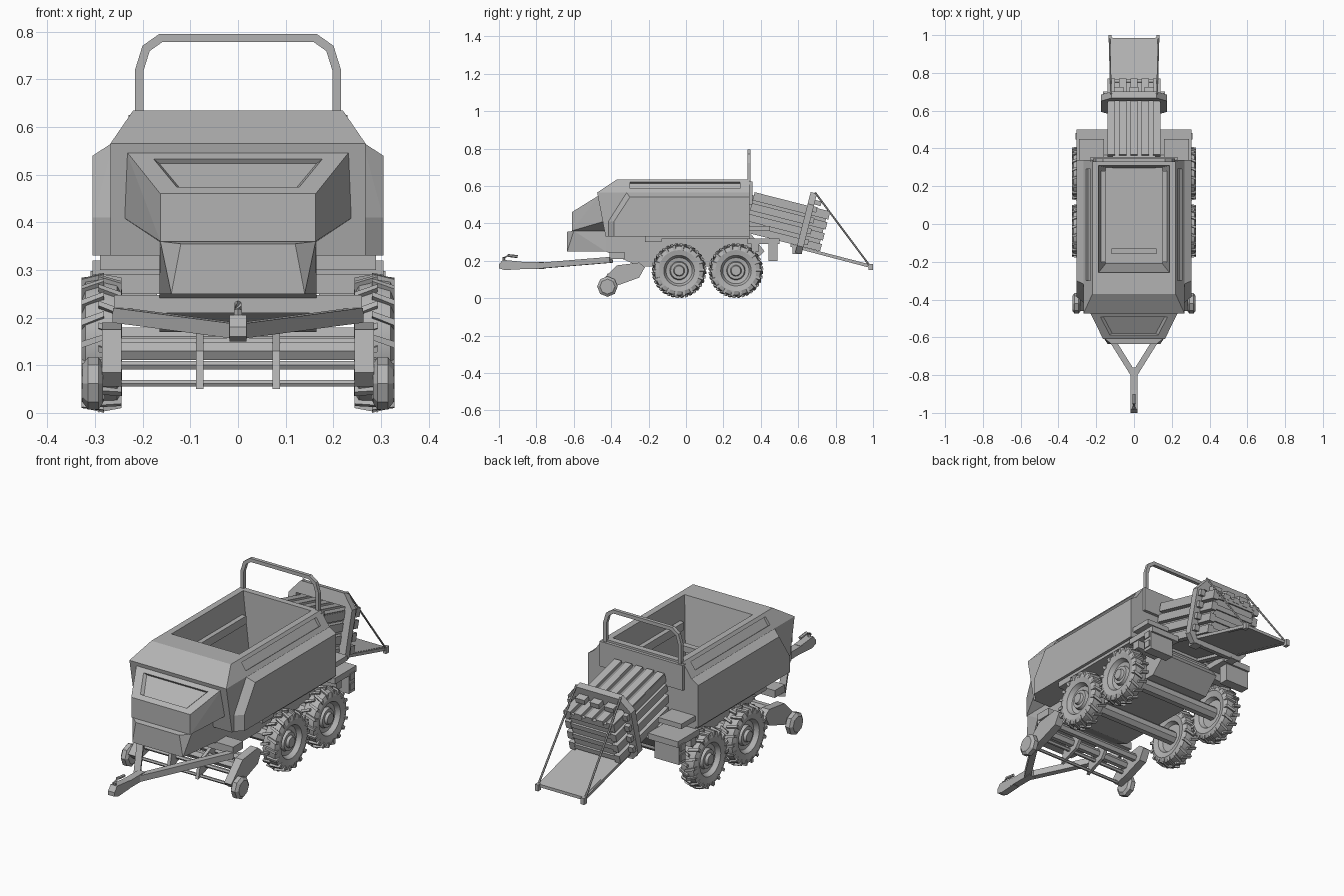
import bpy, bmesh, math
from mathutils import Matrix, Vector

cube = bpy.data.objects.get("Cube")
if cube:
    bpy.data.objects.remove(cube, do_unlink=True)

grey = bpy.data.materials.new("machine grey")
grey.use_nodes = True
grey.diffuse_color = (0.45, 0.45, 0.45, 1)
grey.node_tree.nodes["Principled BSDF"].inputs["Base Color"].default_value = (0.45, 0.45, 0.45, 1)


def finish(name, bm, mirror=False, matrix=None):
    if matrix:
        bm.transform(matrix)
    bmesh.ops.recalc_face_normals(bm, faces=bm.faces[:])
    mesh = bpy.data.meshes.new(name)
    bm.to_mesh(mesh)
    bm.free()
    mesh.materials.append(grey)
    obj = bpy.data.objects.new(name, mesh)
    bpy.context.collection.objects.link(obj)
    if mirror:
        obj.modifiers.new("Mirror", 'MIRROR')
    return obj


def hull(name, points, mirror=False, matrix=None, both=False):
    """Convex solid; both adds the points reflected in x."""
    pts = list(points) + ([(-x, y, z) for x, y, z in points] if both else [])
    bm = bmesh.new()
    for p in pts:
        bm.verts.new(p)
    res = bmesh.ops.convex_hull(bm, input=bm.verts[:])
    junk = {g for g in res["geom_interior"] + res["geom_unused"] if isinstance(g, bmesh.types.BMVert)}
    bmesh.ops.delete(bm, geom=list(junk), context='VERTS')
    bmesh.ops.dissolve_limit(bm, angle_limit=0.02, verts=bm.verts[:], edges=bm.edges[:])
    return finish(name, bm, mirror, matrix)


def box(name, xs, ys, zs, mirror=False, matrix=None):
    return hull(name, [(x, y, z) for x in xs for y in ys for z in zs], mirror, matrix)


def slab(name, profile, xs, mirror=False):
    return hull(name, [(x, y, z) for x in xs for y, z in profile], mirror)


def rod(name, path, radius, sides=4, mirror=False):
    """Straight-sided bar through the points of a path, mitred at the bends."""
    bm = bmesh.new()
    pts = [Vector(p) for p in path]
    rings = []
    for i, p in enumerate(pts):
        a = (p - pts[i - 1]).normalized() if i else (pts[1] - p).normalized()
        b = (pts[i + 1] - p).normalized() if i + 1 < len(pts) else a
        t = (a + b).normalized()
        ref = Vector((0, 1, 0)) if abs(t.y) < 0.5 else Vector((0, 0, 1))
        u = t.cross(ref).normalized()
        v = t.cross(u)
        angles = [2 * math.pi * (k + 0.5) / sides for k in range(sides)]
        rings.append([bm.verts.new(p + (u * math.cos(n) / max(a.dot(t), .5) + v * math.sin(n)) * radius)
                      for n in angles])
    for r, s in zip(rings, rings[1:]):
        for k in range(sides):
            bm.faces.new((r[k], r[(k + 1) % sides], s[(k + 1) % sides], s[k]))
    bm.faces.new(rings[0])
    bm.faces.new(rings[-1])
    return finish(name, bm, mirror)


def lathe(name, profile, centre, sides, mirror=True):
    """Turn an (x, radius) profile about a crosswise axle."""
    bm = bmesh.new()
    vs = [bm.verts.new((x, 0, r)) for x, r in profile]
    edges = [bm.edges.new(e) for e in zip(vs, vs[1:])]
    bmesh.ops.spin(bm, geom=vs + edges, axis=(1, 0, 0), cent=(0, 0, 0),
                   angle=2 * math.pi, steps=sides, use_duplicate=False)
    bmesh.ops.remove_doubles(bm, verts=bm.verts[:], dist=0.0005)
    return finish(name, bm, mirror, Matrix.Translation(centre))


def cut(target, cutter):
    cutter.hide_render = True
    cutter.hide_viewport = True
    cutter.display_type = 'WIRE'
    mod = target.modifiers.new("Cut", 'BOOLEAN')
    mod.operation = 'DIFFERENCE'
    mod.solver = 'EXACT'
    mod.object = cutter


# Main body with open hopper and long side slots
body = hull("body", [(.268, -.475, .565), (.22, -.37, .635), (.22, .34, .635),
                     (.268, .34, .565), (.268, .34, .33), (.268, -.43, .33)], both=True)
cut(body, hull("hopper_cutter", [(.19, -.26, .65), (.19, .31, .65), (.15, -.21, .36), (.15, .3, .36)], both=True))
out = Vector((.82, 0, .57))
for side in (1, -1):
    pts = []
    for y in (-.3, .29):
        for x, z in ((.254, .585), (.23, .62)):
            for d in (-.013, .02):
                p = Vector((x, y, z)) + out * d
                pts.append((p.x * side, p.y, p.z))
    cut(body, hull("slot_cutter", pts))
box("hopper_ledge", (.15, .185), (-.2, .28), (.49, .53), True)
box("hopper_crossbar", (-.12, .12), (-.16, -.13), (.42, .45))
hull("side_panel", [(.305, -.385, .33), (.305, -.385, .41), (.305, -.3, .54), (.305, .34, .54), (.305, .34, .33),
                    (.262, -.42, .33), (.262, -.42, .41), (.262, -.32, .568), (.262, .34, .568), (.262, .34, .33)], True)
box("rear_sill", (-.23, .23), (.33, .355), (.5, .625))

# Front hood with sunken panel, and lower nose
hood = hull("hood", [(.235, -.465, .55), (.163, -.61, .46), (.163, -.61, .36), (.24, -.44, .41),
                     (.165, -.43, .36), (.235, -.43, .55)], both=True)
normal = Vector((0, -.54, .84))
panel = []
for x, y, z in ((.19, -.493, .535), (.14, -.587, .475)):
    panel += [tuple(Vector((x, y, z)) + normal * .01), tuple(Vector((x - .025, y, z)) - normal * .014)]
cut(hood, hull("hood_panel_cutter", panel, both=True))
hull("lower_nose", [(.14, -.635, .25), (.12, -.635, .355), (.163, -.6, .36), (.165, -.43, .25), (.165, -.43, .36)], both=True)

# Chassis, running boards and rear platforms
slab("chassis", [(-.43, .25), (-.25, .17), (.34, .17), (.42, .25), (.35, .34), (-.43, .34)], (-.165, .165))
box("running_board", (.16, .29), (-.22, -.13), (.3, .33), True)
box("body_floor", (-.29, .29), (-.2, .34), (.315, .335))
box("rear_platform", (.14, .305), (.33, .5), (.29, .32), True)
box("rear_hanger", (.17, .305), (.44, .49), (.2, .3), True)
for z in (.215, .265):
    box("marker_lamp", (.3, .31), (.447, .483), (z, z + .033), True)
box("rear_step", (.16, .29), (.34, .45), (.36, .385), True)
box("rear_crossbeam", (-.3, .3), (.35, .39), (.25, .3))

# Roll hoop above the rear edge
rod("rear_hoop", [(-.207, .337, .5), (-.207, .337, .72), (-.193, .337, .765), (-.162, .337, .787),
                  (.162, .337, .787), (.193, .337, .765), (.207, .337, .72), (.207, .337, .5)], .0125)

# Sloping bale chamber, built level and then tilted
tilt = Matrix.Translation((0, .34, .46)) @ Matrix.Rotation(math.radians(-14.3), 4, 'X')
box("bale_chamber", (-.115, .115), (-.02, .405), (-.095, .092), False, tilt)
for x in (-.119, -.06, 0, .06, .119):
    box("chamber_top_bar", (x - .019, x + .019), (0, .417), (.085, .11), False, tilt)
for z in (-.09, -.03, .03, .085):
    box("chamber_side_bar", (.11, .14), (0, .417), (z - .02, z + .02), True, tilt)
    box("chamber_end_slat", (-.11, .11), (.4, .415), (z - .012, z + .012), False, tilt)

# Pressure yoke round the chamber
yoke = hull("pressure_yoke", [(x, y, z) for y in (.29, .325)
            for x, z in ((.175, -.11), (.175, .12), (.12, .185), (.14, -.15))], both=True, matrix=tilt)
cut(yoke, box("yoke_cutter", (-.135, .135), (.2, .4), (-.115, .125), False, tilt))
for z in (-.08, -.02, .04, .1):
    box("yoke_lug", (.14, .165), (.32, .345), (z - .015, z + .015), True, tilt)
for x in (-.08, 0, .08):
    box("yoke_top_lug", (x - .025, x + .025), (.32, .36), (.125, .15), False, tilt)
box("ramp_hinge", (.09, .135), (.57, .62), (.235, .28), True)

# Bale ramp and its stays
slab("bale_ramp", [(.56, .275), (.56, .29), (.985, .18), (.985, .165)], (-.122, .122))
rod("ramp_side_rail", [(.122, .56, .282), (.122, .985, .17)], .011, 4, True)
rod("ramp_stay", [(.122, .69, .565), (.13, .985, .17)], .005, 6, True)
box("ramp_pin", (.118, .136), (.975, 1), (.15, .182), True)

# Drawbar, coupling and hook
rod("drawbar_arm", [(.0, -.8, .172), (.25, -.4, .205)], .022, 4, True)
rod("drawbar_shaft", [(0, -.9, .175), (0, -.76, .175)], .026, 4)
slab("hitch_head", [(-1, .18), (-.98, .205), (-.88, .195), (-.88, .155), (-.97, .15), (-1, .16)], (-.018, .018))
rod("hitch_hook", [(0, -.97, .19), (0, -.975, .215), (0, -.95, .228), (0, -.9, .222)], .008, 6)
box("front_crossbeam", (-.26, .26), (-.41, -.33), (.21, .247))

# Pickup with gauge wheels
slab("pickup_side", [(-.46, .085), (-.37, .175), (-.25, .19), (-.22, .165), (-.25, .11), (-.36, .07), (-.43, .055)],
     (.245, .285), True)
for y, z, r in ((-.42, .062, .008), (-.38, .1, .01), (-.36, .13, .022), (-.29, .14, .02)):
    rod("pickup_bar", [(-.25, y, z), (.25, y, z)], r, 6)
for x in (-.08, .08):
    slab("pickup_rib", [(-.44, .05), (-.42, .13), (-.33, .17), (-.28, .16), (-.33, .09)], (x - .008, x + .008))
lathe("gauge_wheel", [(.283, 0), (.283, .04), (.293, .055), (.315, .055), (.326, .04), (.326, 0)], (0, -.42, .062), 8)

# Two axles of lugged tyres with dished rims
tyre = [(.25, .08), (.243, .11), (.254, .131), (.287, .135), (.32, .131), (.328, .11), (.322, .082),
        (.312, .077), (.3, .07), (.296, .05), (.312, .045), (.312, .03), (.325, .025), (.325, 0)]
inner = [(.25, .08), (.27, .07), (.27, 0)]
for y in (-.037, .267):
    centre = (0, y, .147)
    for obj in (lathe("tyre", tyre, centre, 28), lathe("inner_rim", inner, centre, 28)):
        bpy.ops.object.select_all(action='DESELECT')
        obj.select_set(True)
        bpy.context.view_layer.objects.active = obj
        bpy.ops.object.shade_smooth_by_angle(angle=math.radians(30))
    rod("axle", [(-.27, y, .147), (.27, y, .147)], .035, 8)
    for k in range(36):
        spin = Matrix.Translation(centre) @ Matrix.Rotation(k * math.pi / 18, 4, 'X')
        s = 1 if k % 2 else -1
        mid, edge = .287 - s * .006, .287 + s * .042
        hull("tyre_lug", [(mid, .012 + d, z) for d in (-.006, .006) for z in (.125, .146)] +
             [(edge, -.004 + d, z) for d in (-.007, .007) for z in (.108, .137)], True, spin)
